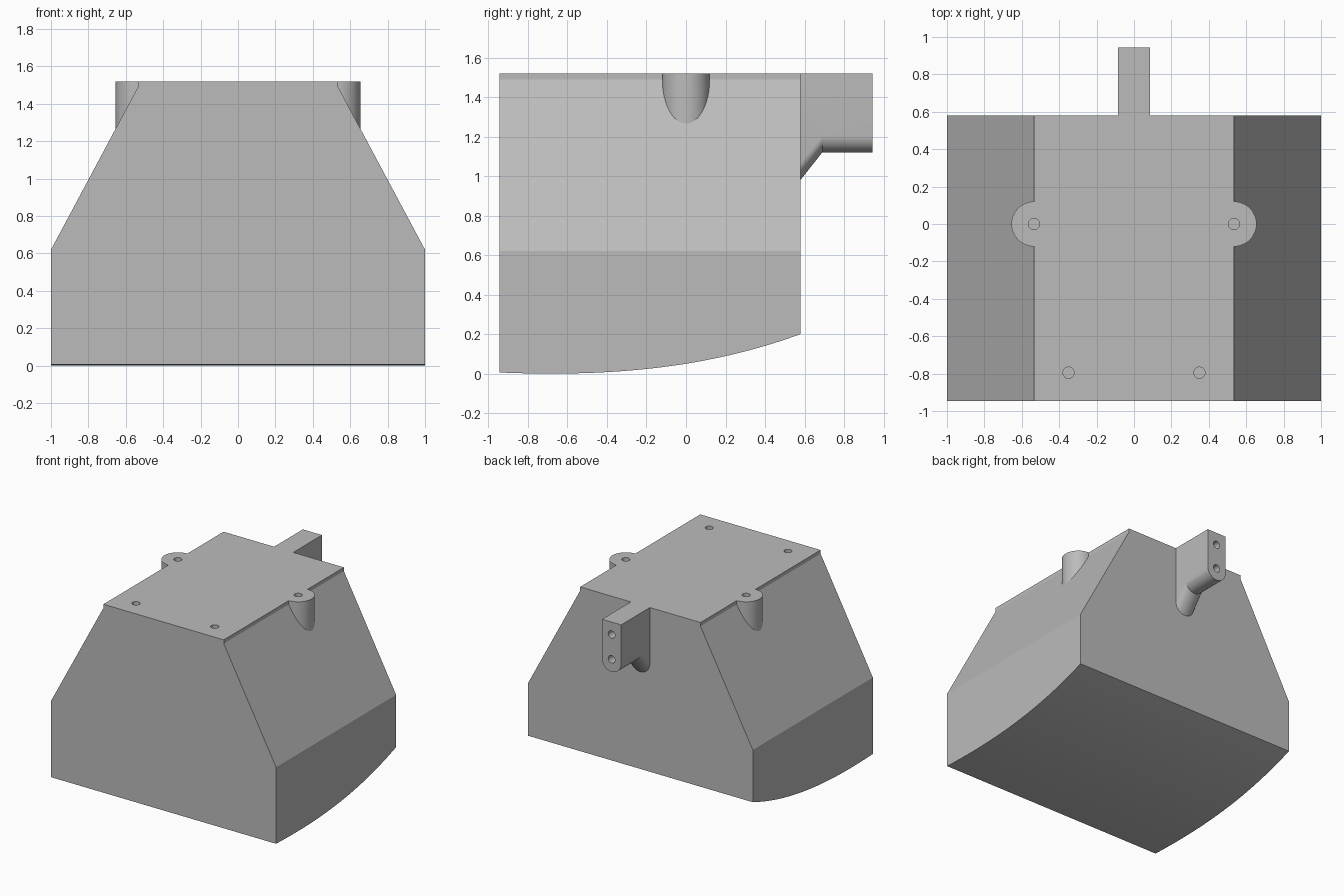
import bpy, bmesh
from math import pi, sin, cos, radians
from mathutils import Matrix

if "Cube" in bpy.data.objects:
    bpy.data.objects.remove(bpy.data.objects["Cube"])

grey = bpy.data.materials.new("plain grey")
grey.use_nodes = True
grey.diffuse_color = (0.5, 0.5, 0.5, 1)
grey.node_tree.nodes["Principled BSDF"].inputs["Base Color"].default_value = grey.diffuse_color

TOP, FRONT, BACK = 1.52, -0.945, 0.58


def finish(name, bm):
    bmesh.ops.recalc_face_normals(bm, faces=bm.faces)
    mesh = bpy.data.meshes.new(name)
    bm.to_mesh(mesh)
    bm.free()
    obj = bpy.data.objects.new(name, mesh)
    mesh.materials.append(grey)
    bpy.context.collection.objects.link(obj)
    return obj


def loft(name, sections):
    """Skin a list of equal-length closed sections and cap both ends."""
    bm = bmesh.new()
    rings = [[bm.verts.new(p) for p in s] for s in sections]
    n = len(rings[0])
    for a, b in zip(rings, rings[1:]):
        for i in range(n):
            j = (i + 1) % n
            bm.faces.new((a[i], a[j], b[j], b[i]))
    bm.faces.new(rings[0])
    bm.faces.new(rings[-1])
    bmesh.ops.dissolve_limit(bm, angle_limit=radians(0.05), verts=bm.verts, edges=bm.edges)
    return finish(name, bm)


def cylinder(name, centre, radius, length, segments, along_y=False):
    bm = bmesh.new()
    turn = Matrix.Rotation(pi / 2, 4, "X") if along_y else Matrix()
    bmesh.ops.create_cone(bm, cap_ends=True, segments=segments, radius1=radius,
                          radius2=radius, depth=length,
                          matrix=Matrix.Translation(centre) @ turn)
    return finish(name, bm)


def combine(target, tool, operation):
    mod = target.modifiers.new(tool.name, "BOOLEAN")
    mod.operation, mod.solver, mod.object = operation, "EXACT", tool
    bpy.context.view_layer.objects.active = target
    bpy.ops.object.modifier_apply(modifier=mod.name)
    bpy.data.objects.remove(tool)


# Body: tapered shoulders, narrow top lip, gently curved underside
def body_section(y):
    t = y + 0.68
    low = 0.087 * t ** 2 + 0.031 * t ** 3
    half = [(1, low), (1, 0.62), (0.535, 1.49), (0.535, TOP)]
    return [(x, y, z) for x, z in half] + [(-x, y, z) for x, z in reversed(half)]


STEPS = 28
body = loft("body", [body_section(FRONT + (BACK - FRONT) * i / STEPS)
                     for i in range(STEPS + 1)])


# Rear bracket: slab with a round lower edge and a sloping gusset at its root
def bracket_section(y, low, r=0.085):
    arc = [(r * cos(pi * i / 20), y, low + r - r * sin(pi * i / 20)) for i in range(21)]
    return [(r, y, TOP)] + arc + [(-r, y, TOP)]


bracket = loft("rear_bracket", [bracket_section(y, low) for y, low in
                                ((0.5, 0.88), (0.69, 1.12), (0.945, 1.12))])
combine(body, bracket, "UNION")

# Side bosses and their screw holes, then the front and bracket holes
for side in (-1, 1):
    boss = cylinder("side_boss", (side * 0.535, 0, TOP - 0.18), 0.12, 0.36, 48)
    combine(body, boss, "UNION")
for side in (-1, 1):
    for x, y in ((0.535, 0), (0.35, -0.795)):
        hole = cylinder("screw_hole", (side * x, y, TOP), 0.03, 0.4, 24)
        combine(body, hole, "DIFFERENCE")
for z in (1.42, 1.22):
    hole = cylinder("bracket_hole", (0, 0.945, z), 0.03, 0.4, 24, along_y=True)
    combine(body, hole, "DIFFERENCE")

# Smooth the round surfaces, keep the creases
body.select_set(True)
bpy.context.view_layer.objects.active = body
bpy.ops.object.shade_smooth_by_angle(angle=radians(25))
